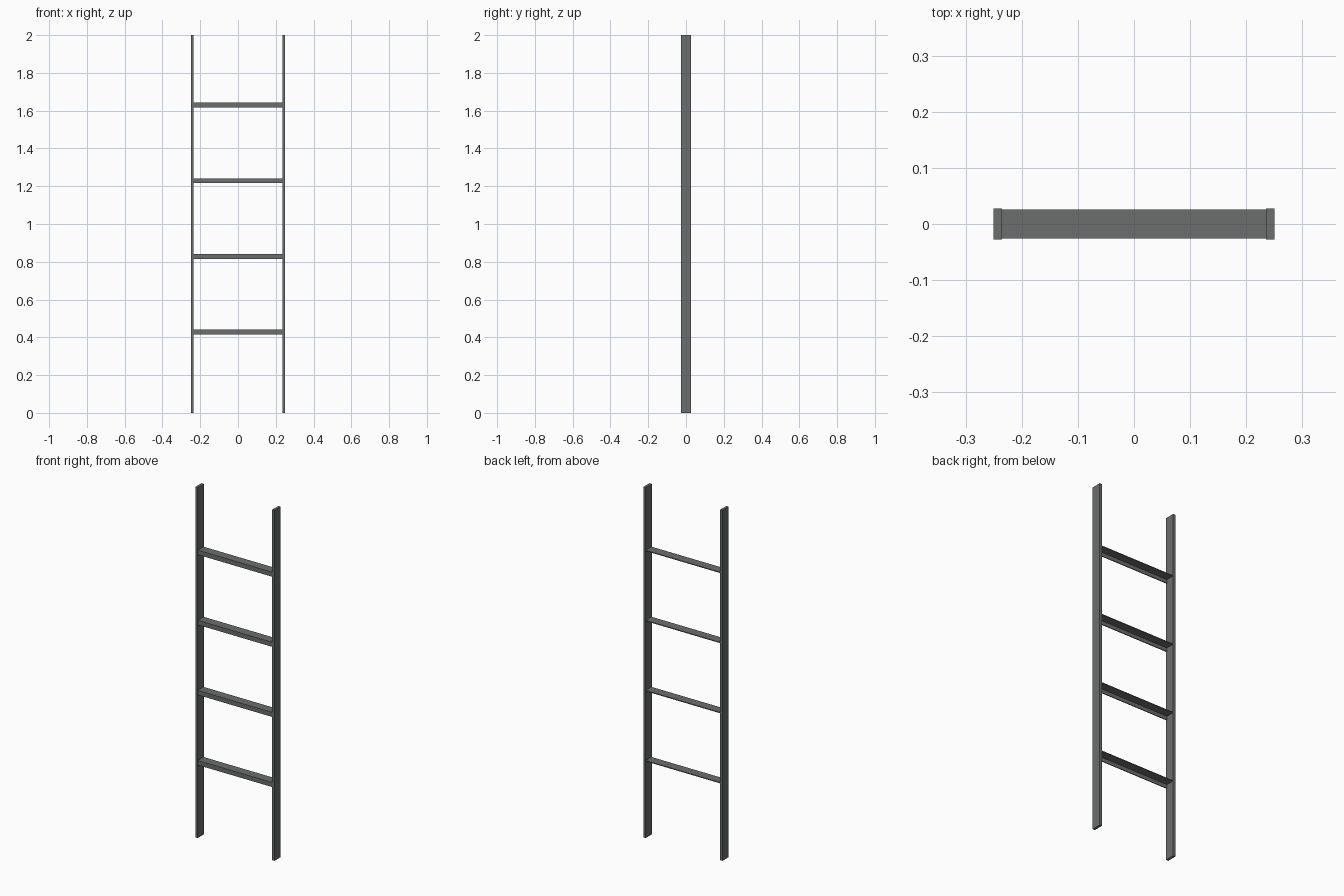
import bpy

if "Cube" in bpy.data.objects:
    bpy.data.objects.remove(bpy.data.objects["Cube"])

# One flat painted-steel colour
steel = bpy.data.materials.new("grey steel")
steel.diffuse_color = (0.145, 0.158, 0.150, 1.0)
steel.use_nodes = True
steel.node_tree.nodes["Principled BSDF"].inputs["Base Color"].default_value = steel.diffuse_color

HALF_W, RAIL_T, RAIL_D, HEIGHT = 0.25, 0.0145, 0.0555, 2.0
RUNG_D, RUNG_H, PLATE_T = 0.052, 0.026, 0.005


def extrude(name, section, axis, start, end):
    """Extrude a closed section along x (section in y,z) or z (section in x,y)."""
    n = len(section)
    place = (lambda p, t: (t, p[0], p[1])) if axis == "x" else (lambda p, t: (p[0], p[1], t))
    verts = [place(p, t) for t in (start, end) for p in section]
    faces = [tuple(reversed(range(n))), tuple(range(n, 2 * n))]
    faces += [(i, (i + 1) % n, n + (i + 1) % n, n + i) for i in range(n)]
    mesh = bpy.data.meshes.new(name)
    mesh.from_pydata(verts, [], faces)
    mesh.materials.append(steel)
    obj = bpy.data.objects.new(name, mesh)
    bpy.context.collection.objects.link(obj)
    return obj


# Two flat-bar side rails
d = RAIL_D / 2
for side, x0 in (("left", -HALF_W), ("right", HALF_W - RAIL_T)):
    x1 = x0 + RAIL_T
    extrude(side + "_rail", [(x0, -d), (x1, -d), (x1, d), (x0, d)], "z", 0, HEIGHT)

# Four angle-iron rungs: flat tread with a lip hanging down at the front
r = RUNG_D / 2
inner = HALF_W - RAIL_T
for i in range(4):
    top = 0.442 + 0.4 * i
    section = [(-r, top - RUNG_H), (-r + PLATE_T, top - RUNG_H),
               (-r + PLATE_T, top - PLATE_T), (r, top - PLATE_T),
               (r, top), (-r, top)]
    extrude(f"rung_{i + 1}", section, "x", -inner, inner)
